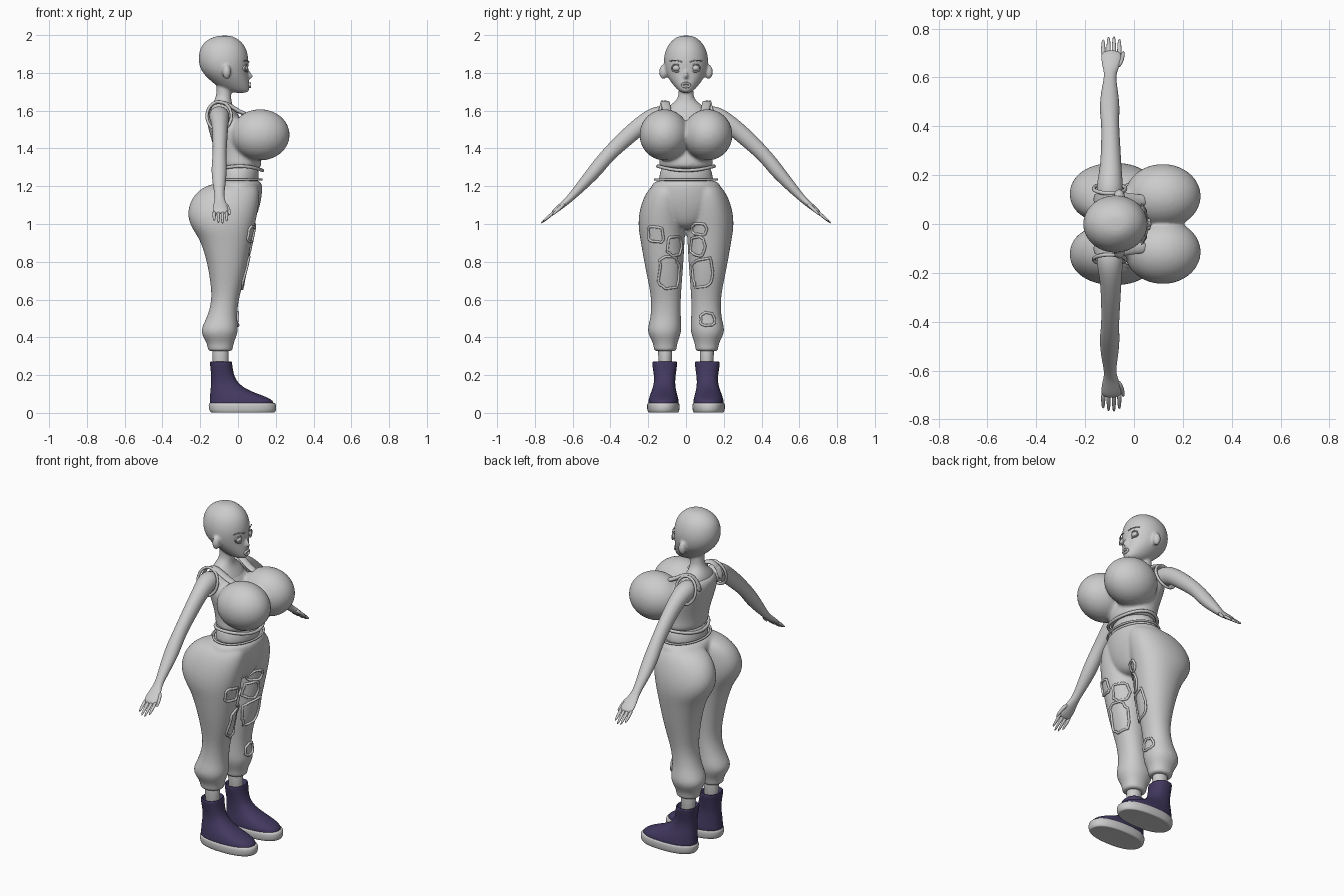
import bpy, bmesh, math, random
from mathutils import Vector as V
from mathutils.bvhtree import BVHTree

random.seed(4)
if "Cube" in bpy.data.objects:
    bpy.data.objects.remove(bpy.data.objects["Cube"], do_unlink=True)


def material(name, rgb):
    m = bpy.data.materials.new(name)
    m.use_nodes = True
    m.diffuse_color = (*rgb, 1)
    m.node_tree.nodes["Principled BSDF"].inputs["Base Color"].default_value = (*rgb, 1)
    return m


GREY = material("plain grey", (0.6, 0.6, 0.6))
NAVY = material("navy fabric", (0.055, 0.04, 0.115))
SIDES = (("left", 1), ("right", -1))


def add_loft(bm, rings, sides=16, power=1.0):
    """Skin a list of (centre, half axis u, half axis v) rings, capped at both ends."""
    def bend(t):
        return math.copysign(abs(t) ** power, t)
    loops = []
    for c, u, v in rings:
        angles = [2 * math.pi * i / sides for i in range(sides)]
        loops.append([bm.verts.new(V(c) + V(u) * bend(math.cos(a)) + V(v) * bend(math.sin(a)))
                      for a in angles])
    for a, b in zip(loops, loops[1:]):
        for i in range(sides):
            j = (i + 1) % sides
            bm.faces.new((a[i], a[j], b[j], b[i]))
    bm.faces.new(loops[0])
    bm.faces.new(loops[-1])


def stack(rows, s=1):
    """Level rings from rows of height, back, front, inner and outer side."""
    return [(((b + f) / 2, s * (i + o) / 2, z), ((f - b) / 2, 0, 0), (0, (o - i) / 2, 0))
            for z, b, f, i, o in rows]


def centred(rows):
    return stack([(z, b, f, -w, w) for z, b, f, w in rows])


def limb(rows, s=1):
    """Rings across a path; rows of point, half width along x, half thickness."""
    pts = [V((p[0], s * p[1], p[2])) for p, _, _ in rows]
    rings = []
    for k, (_, w, t) in enumerate(rows):
        d = (pts[min(k + 1, len(pts) - 1)] - pts[max(k - 1, 0)]).normalized()
        side = V((1, 0, 0)) - d * d.x
        side.normalize()
        rings.append((pts[k], side * w, d.cross(side) * t))
    return rings


def add_ball(bm, centre, radii):
    new = bmesh.ops.create_uvsphere(bm, u_segments=32, v_segments=20, radius=1)["verts"]
    for v in new:
        v.co = V(centre) + V([a * b for a, b in zip(v.co, radii)])


def finish(name, bm, mat, levels=2, voxel=0, smooth=6):
    bmesh.ops.recalc_face_normals(bm, faces=bm.faces)
    me = bpy.data.meshes.new(name)
    bm.to_mesh(me)
    bm.free()
    ob = bpy.data.objects.new(name, me)
    bpy.context.collection.objects.link(ob)
    me.materials.append(mat)
    me.shade_smooth()
    if levels:
        ob.modifiers.new("round", 'SUBSURF').levels = levels
        ob.modifiers["round"].render_levels = levels
    if voxel:
        r = ob.modifiers.new("fuse", 'REMESH')
        r.mode, r.voxel_size, r.use_smooth_shade = 'VOXEL', voxel, True
        sm = ob.modifiers.new("soften", 'SMOOTH')
        sm.factor, sm.iterations = 0.5, smooth
    return ob


def loft(name, rings, mat, levels=2, power=1.0):
    bm = bmesh.new()
    add_loft(bm, rings, power=power)
    return finish(name, bm, mat, levels)


def cord(name, pts, r, mat, closed=False, kind='NURBS'):
    cu = bpy.data.curves.new(name, 'CURVE')
    cu.dimensions, cu.bevel_depth, cu.bevel_resolution = '3D', r, 2
    sp = cu.splines.new(kind)
    sp.points.add(len(pts) - 1)
    for p, co in zip(sp.points, pts):
        p.co = (*co, 1)
    sp.use_cyclic_u = closed
    if kind == 'NURBS':
        sp.use_endpoint_u, sp.order_u = not closed, 3
    cu.materials.append(mat)
    bpy.context.collection.objects.link(bpy.data.objects.new(name, cu))


# Head with jaw, nose, ears and neck fused together
bm = bmesh.new()
add_loft(bm, centred([(1.998, -.1, -.04, .03), (1.985, -.15, -.005, .06), (1.95, -.195, .037, .098),
                      (1.9, -.212, .056, .118), (1.85, -.212, .06, .122), (1.8, -.192, .055, .112),
                      (1.76, -.15, .06, .088), (1.72, -.1, .064, .056), (1.692, -.03, .058, .026)]))
add_loft(bm, centred([(1.78, -.12, -.03, .042), (1.7, -.112, -.035, .038), (1.66, -.122, -.035, .044),
                      (1.63, -.14, -.03, .085), (1.59, -.155, .0, .13), (1.5, -.15, .04, .13)]))
add_loft(bm, centred([(1.82, .03, .057, .007), (1.78, .03, .088, .012), (1.766, .03, .07, .013)]), sides=8)
for _, s in SIDES:
    add_ball(bm, (-.06, s * .12, 1.805), (.022, .022, .038))
finish("head_and_neck", bm, GREY, 2, .007, 4)

# Eyes, brows and lips
for side, s in SIDES:
    bm = bmesh.new()
    add_ball(bm, (.032, s * .05, 1.825), (.022, .022, .018))
    finish(side + "_eye", bm, GREY, 0)
    ring = [(.05 - .012 * abs(math.cos(a)), s * (.05 + .027 * math.cos(a)), 1.825 + .02 * math.sin(a))
            for a in [k * math.pi / 6 for k in range(12)]]
    cord(side + "_eyelid", ring, .0035, GREY, True)
    cord(side + "_brow", [(.058, s * .02, 1.857), (.05, s * .05, 1.872), (.03, s * .085, 1.862)], .003, GREY)
cord("lips", [(.066 - .006 * abs(math.cos(a)), .021 * math.cos(a), 1.735 + .011 * math.sin(a))
              for a in [k * math.pi / 5 for k in range(10)]], .006, GREY, True)

# Arms, hands and fingers
for side, s in SIDES:
    bm = bmesh.new()
    add_loft(bm, limb([((-.1, .08, 1.57), .05, .05), ((-.1, .15, 1.575), .058, .058),
                       ((-.095, .22, 1.54), .045, .048), ((-.095, .32, 1.455), .04, .046),
                       ((-.098, .42, 1.36), .036, .038), ((-.1, .47, 1.295), .043, .04),
                       ((-.1, .54, 1.215), .036, .031), ((-.098, .61, 1.14), .022, .02),
                       ((-.095, .64, 1.112), .034, .017), ((-.093, .68, 1.08), .043, .015),
                       ((-.093, .71, 1.055), .04, .011)], s))
    finish(side + "_arm", bm, GREY)
    bm = bmesh.new()
    for k, tip in enumerate((.757, .77, .772, .76)):
        x = -.126 + .022 * k
        add_loft(bm, limb([((x, .69, 1.07), .011, .011), ((x, .725, 1.04), .0095, .009),
                           ((x, tip, 1.0 + (.772 - tip)), .006, .005)], s), sides=8)
    add_loft(bm, limb([((-.07, .64, 1.11), .014, .012), ((-.048, .675, 1.078), .011, .01),
                       ((-.043, .71, 1.045), .006, .006)], s), sides=8)
    finish(side + "_fingers", bm, GREY, 1)

# Sleeveless top with the bust fused in, hem and straps
bm = bmesh.new()
add_loft(bm, centred([(1.285, -.112, .13, .15), (1.32, -.114, .125, .143), (1.38, -.122, .12, .138),
                      (1.46, -.146, .08, .146), (1.54, -.168, .03, .148), (1.585, -.168, .0, .125),
                      (1.615, -.15, -.04, .1)]), 24)
for _, s in SIDES:
    add_ball(bm, (.118, s * .114, 1.472), (.157, .133, .136))
finish("top", bm, GREY, 1, .01, 8)
cord("top_hem", [(.009 + .123 * math.cos(a), .152 * math.sin(a), 1.295 - .012 * math.cos(2 * a))
                 for a in [k * math.pi / 8 for k in range(16)]], .009, GREY, True)
for side, s in SIDES:
    loft(side + "_strap", [((x, s * y, z), (0, s * .024, 0), (.008, 0, .009)) for x, y, z in
                           ((-.165, .1, 1.56), (-.14, .108, 1.63), (-.1, .11, 1.65),
                            (-.05, .108, 1.635), (.0, .1, 1.595), (.06, .095, 1.575))], GREY, 1)
    cord(side + "_armhole", [(-.1 + .067 * math.cos(a), s * (.145 - .02 * math.sin(a)),
                              1.572 + .078 * math.sin(a))
                             for a in [k * math.pi / 6 for k in range(12)]], .008, GREY, True)

# Bare waist
loft("waist", centred([(1.32, -.105, .11, .135), (1.26, -.11, .112, .14), (1.2, -.12, .115, .16)]), GREY)

# Trousers with gathered cuffs, plus waistband
bm = bmesh.new()
add_loft(bm, centred([(1.24, -.12, .122, .165), (1.2, -.145, .132, .188), (1.12, -.15, .124, .2),
                      (1.04, -.12, .1, .15), (.97, -.06, .06, .06)]), 24)
for _, s in SIDES:
    add_loft(bm, stack([(1.225, -.14, .1, .0, .165), (1.16, -.24, .12, -.004, .22),
                        (1.06, -.276, .106, -.003, .252), (.98, -.25, .088, .002, .254),
                        (.92, -.202, .075, .006, .243), (.8, -.165, .053, .012, .223),
                        (.7, -.148, .032, .02, .202), (.6, -.137, .003, .028, .183),
                        (.5, -.165, -.007, .027, .187), (.43, -.208, .006, .02, .212),
                        (.375, -.165, -.022, .045, .175), (.335, -.16, -.028, .05, .17),
                        (.325, -.16, -.028, .05, .17)], s), 20, .92)
trousers = finish("trousers", bm, GREY, 2, .008, 5)
cord("waistband", [(.003 + .124 * math.cos(a), .168 * math.sin(a), 1.236)
                   for a in [k * math.pi / 8 for k in range(16)]], .006, GREY, True)

# Frayed rips lying on the front of the trousers
bpy.context.view_layer.update()
tree = BVHTree.FromObject(trousers, bpy.context.evaluated_depsgraph_get())
rips = [(-.16, .945, .04, .042), (.07, .972, .038, .028), (-.062, .882, .036, .05), (.062, .882, .036, .05),
        (-.088, .742, .055, .078), (.088, .742, .055, .078), (.115, .495, .036, .034)]
for n, (y, z, w, h) in enumerate(rips):
    edge = []
    for k in range(18):
        a = 2 * math.pi * k / 18
        r = random.uniform(.88, 1.12)
        py = y + w * r * math.copysign(abs(math.cos(a)) ** .6, math.cos(a))
        pz = z + h * r * math.copysign(abs(math.sin(a)) ** .6, math.sin(a))
        hit = tree.ray_cast(V((1, py, pz)), V((-1, 0, 0)))[0]
        if hit:
            edge.append(hit + V((.004, 0, 0)))
    cord("rip_edge_%d" % (n + 1), edge, .007, GREY, True, 'POLY')

# Ankles, boots and soles
for side, s in SIDES:
    loft(side + "_ankle", stack([(.4, -.14, -.05, .068, .152), (.3, -.135, -.048, .073, .147),
                                 (.2, -.135, -.048, .073, .147)], s), GREY, 1)
    loft(side + "_boot", stack([(.03, -.15, .195, .038, .202), (.06, -.154, .193, .036, .202),
                                (.078, -.152, .17, .04, .197), (.1, -.15, .11, .046, .19),
                                (.125, -.147, .045, .053, .18), (.16, -.143, .0, .057, .17),
                                (.2, -.143, -.022, .054, .17), (.262, -.15, -.03, .044, .182),
                                (.272, -.149, -.032, .047, .179), (.272, -.14, -.04, .056, .17),
                                (.25, -.138, -.042, .06, .166)], s), NAVY, 2, .85)
    loft(side + "_sole", stack([(.003, -.14, .19, .045, .195), (.0, -.145, .195, .04, .2),
                                (.012, -.156, .206, .033, .207), (.04, -.16, .207, .031, .209),
                                (.054, -.157, .2, .035, .205), (.054, -.14, .18, .05, .19)], s), GREY, 2, .85)
